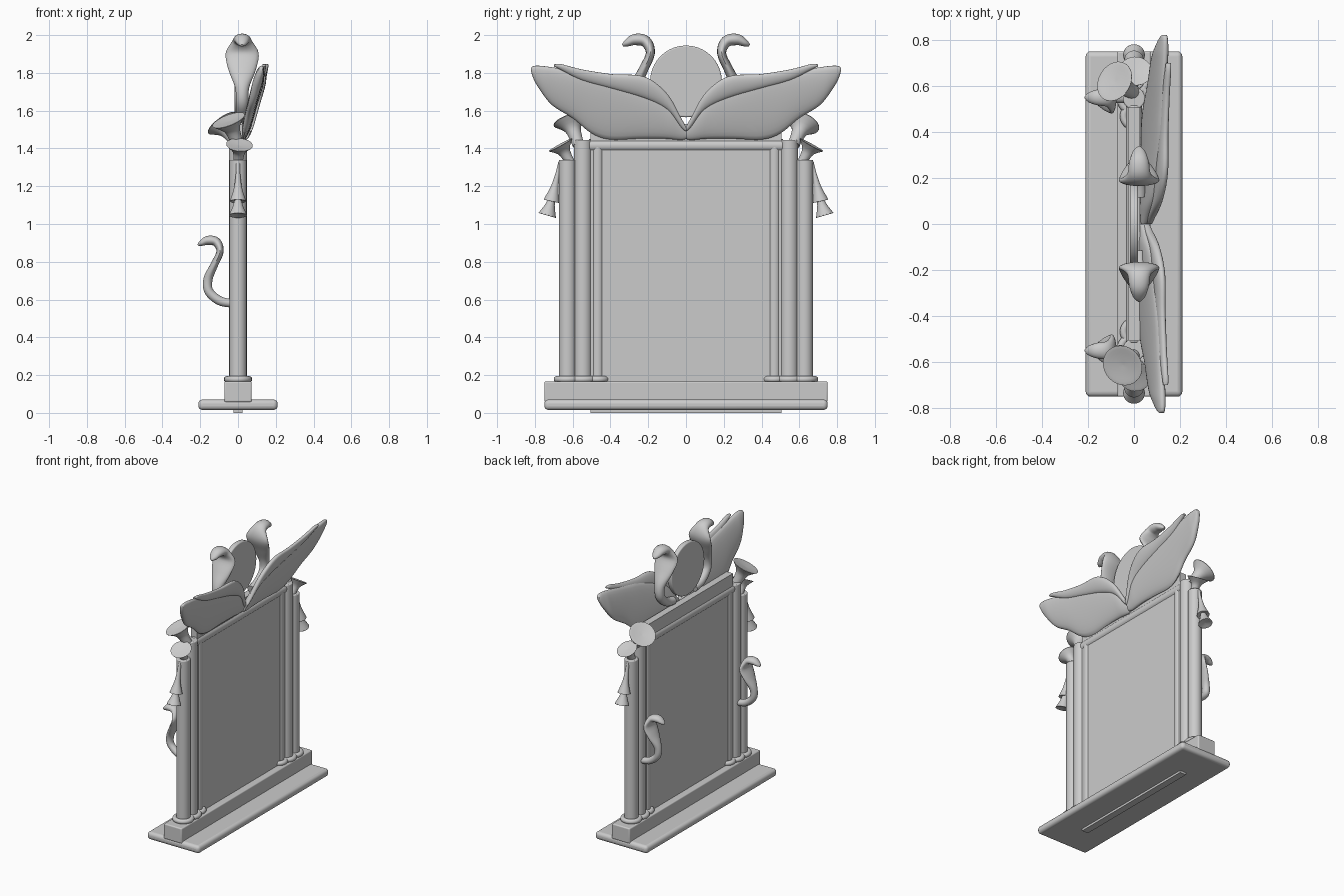
import bpy, bmesh
from math import sin, cos, pi, copysign
from mathutils import Vector

if "Cube" in bpy.data.objects:
    bpy.data.objects.remove(bpy.data.objects["Cube"])


def finish(ob, name, bevel=0, angle=0.7):
    ob.name = name
    bpy.ops.object.select_all(action='DESELECT')
    bpy.context.view_layer.objects.active = ob
    ob.select_set(True)
    if bevel:
        m = ob.modifiers.new("bevel", 'BEVEL')
        m.width, m.segments = bevel, 4
    bpy.ops.object.shade_smooth_by_angle(angle=angle)
    return ob


def box(name, size, loc, bevel=0):
    bpy.ops.mesh.primitive_cube_add(size=1, location=loc)
    ob = bpy.context.object
    ob.scale = size
    bpy.ops.object.transform_apply(location=False, rotation=False, scale=True)
    return finish(ob, name, bevel)


def rod(name, r, a, b, bevel=0.006):
    a, b = Vector(a), Vector(b)
    bpy.ops.mesh.primitive_cylinder_add(vertices=40, radius=r, depth=(b - a).length, location=(a + b) / 2)
    ob = bpy.context.object
    ob.rotation_euler = (b - a).to_track_quat('Z', 'Y').to_euler()
    return finish(ob, name, bevel)


def spline(rows, n):
    """Catmull-Rom through rows of numbers, n steps per span."""
    out = []
    for i in range(len(rows) - 1):
        p0, p1, p2 = rows[max(i - 1, 0)], rows[i], rows[i + 1]
        p3 = rows[min(i + 2, len(rows) - 1)]
        for k in range(n):
            t = k / n
            out.append([0.5 * (2 * b + (c - a) * t + (2 * a - 5 * b + 4 * c - d) * t * t
                               + (3 * b - a - 3 * c + d) * t ** 3)
                        for a, b, c, d in zip(p0, p1, p2, p3)])
    return out + [list(rows[-1])]


def loft(name, rings):
    bm = bmesh.new()
    vs = [[bm.verts.new(p) for p in ring] for ring in rings]
    n = len(vs[0])
    for a, b in zip(vs, vs[1:]):
        for i in range(n):
            bm.faces.new((a[i], a[(i + 1) % n], b[(i + 1) % n], b[i]))
    bm.faces.new(vs[0])
    bm.faces.new(vs[-1])
    bmesh.ops.recalc_face_normals(bm, faces=bm.faces)
    me = bpy.data.meshes.new(name)
    bm.to_mesh(me)
    bm.free()
    ob = bpy.data.objects.new(name, me)
    bpy.context.collection.objects.link(ob)
    return finish(ob, name, angle=0.9)


# outward distance, height, half width, half thickness
SNAKE = [(0, 0, .024, .022), (.06, .015, .026, .024), (.115, .065, .026, .024), (.118, .13, .030, .024),
         (.085, .205, .058, .020), (.055, .275, .070, .019), (.075, .325, .042, .024),
         (.12, .333, .034, .024), (.155, .318, .022, .015), (.172, .308, .006, .005)]


def snake(name, place, scale):
    rows = spline(SNAKE, 5)
    rings = []
    for i, (d, h, w, t) in enumerate(rows):
        a, b = rows[max(i - 1, 0)], rows[min(i + 1, len(rows) - 1)]
        tan = Vector((b[0] - a[0], b[1] - a[1])).normalized()
        rings.append([place(scale * (d - tan.y * t * sin(q)), scale * (h + tan.x * t * sin(q)), scale * w * cos(q))
                      for q in [2 * pi * k / 20 for k in range(20)]])
    loft(name, rings)


def feather(name, side, rows, x0, thick):
    """Wing layer from stations of (span, top z, bottom z), leaning back with height."""
    rings = []
    rows = spline(rows, 5)
    for i, (y, top, bot) in enumerate(rows):
        t = thick * min(1, 0.35 + 4 * (top - bot))
        ring = []
        for k in range(24):
            q = 2 * pi * k / 24
            z = (top + bot) / 2 + (top - bot) / 2 * cos(q)
            ring.append((x0 + (z - 1.45) * .25 + t * copysign(abs(sin(q)) ** .8, sin(q)), side * y, z))
        rings.append(ring)
    loft(name, rings)


def flower(name, base, rim, r, neck=.25):
    base, rim = Vector(base), Vector(rim)
    axis = rim - base
    quat = axis.to_track_quat('Z', 'Y')
    prof = spline([(neck, 0), (neck + .03, .3), (.5, .65), (.95, .95), (1, .98), (.96, 1), (.5, .97), (.02, .95)], 3)
    loft(name, [[base + quat @ Vector((r * f * cos(2 * pi * k / 28), r * f * sin(2 * pi * k / 28), h * axis.length))
                 for k in range(28)] for f, h in prof])


# Base, panel and top rail
box("base_plate", (.42, 1.5, .055), (0, 0, .043), .022)
box("plinth", (.145, 1.5, .11), (0, 0, .112), .008)
box("panel", (.05, 1.01, 1.53), (0, 0, .765))
rod("top_rail", .035, (0, -.515, 1.415), (0, .515, 1.415))

# Sun-like disc above the rail
rod("disc", .19, (-.018, 0, 1.755), (.018, 0, 1.755), .008)

UPPER = [(0, 1.515, 1.49), (.025, 1.56, 1.51), (.1, 1.69, 1.605), (.22, 1.78, 1.665), (.39, 1.793, 1.715),
         (.55, 1.818, 1.76), (.66, 1.846, 1.815), (.70, 1.845, 1.835)]
LOWER = [(0, 1.51, 1.45), (.03, 1.55, 1.445), (.12, 1.66, 1.452), (.25, 1.72, 1.452), (.40, 1.77, 1.447),
         (.50, 1.79, 1.48), (.60, 1.81, 1.56), (.71, 1.83, 1.63), (.78, 1.838, 1.72), (.81, 1.835, 1.775),
         (.82, 1.825, 1.81)]

for s, side in ((-1, "left"), (1, "right")):
    # Clustered columns with ring bases
    for part, y, r, top in (("outer", .627, .046, 1.34), ("middle", .546, .048, 1.445), ("inner", .468, .034, 1.415)):
        rod(f"{part}_column_{side}", r, (0, s * y, .16), (0, s * y, top))
        bpy.ops.mesh.primitive_torus_add(location=(0, s * y, .178), major_radius=r + .01, minor_radius=.017,
                                         major_segments=40, minor_segments=12)
        finish(bpy.context.object, f"{part}_column_ring_{side}")

    # Two-layer wing
    shift = .012 * (s > 0)
    feather(f"wing_lower_{side}", s, LOWER, .028 + shift, .026)
    feather(f"wing_upper_{side}", s, UPPER, .040 + shift, .028)

    # Rearing snakes, beside the disc and on the column fronts
    snake(f"crest_snake_{side}", lambda d, h, w: (.022 + w, s * (.12 + d), 1.56 + h), 1.25)
    snake(f"column_snake_{side}", lambda d, h, w: (-.04 - d, s * .55 + w, .58 + h), 1.0)

    # Trumpet flowers on the column tops and hanging bells on the sides
    rim = (-.05, -.615, 1.55) if s < 0 else (-.085, .62, 1.535)
    flower(f"large_flower_{side}", (0, s * .57, 1.42), rim, .09, .35)
    flower(f"small_flower_{side}", (0, s * .61, 1.32), (.008, s * .665, 1.42), .07, .35)
    flower(f"upper_bell_{side}", (0, s * .665, 1.33), (0, s * .712, 1.12), .042)
    flower(f"lower_bell_{side}", (0, s * .685, 1.22), (0, s * .735, 1.045), .047)
